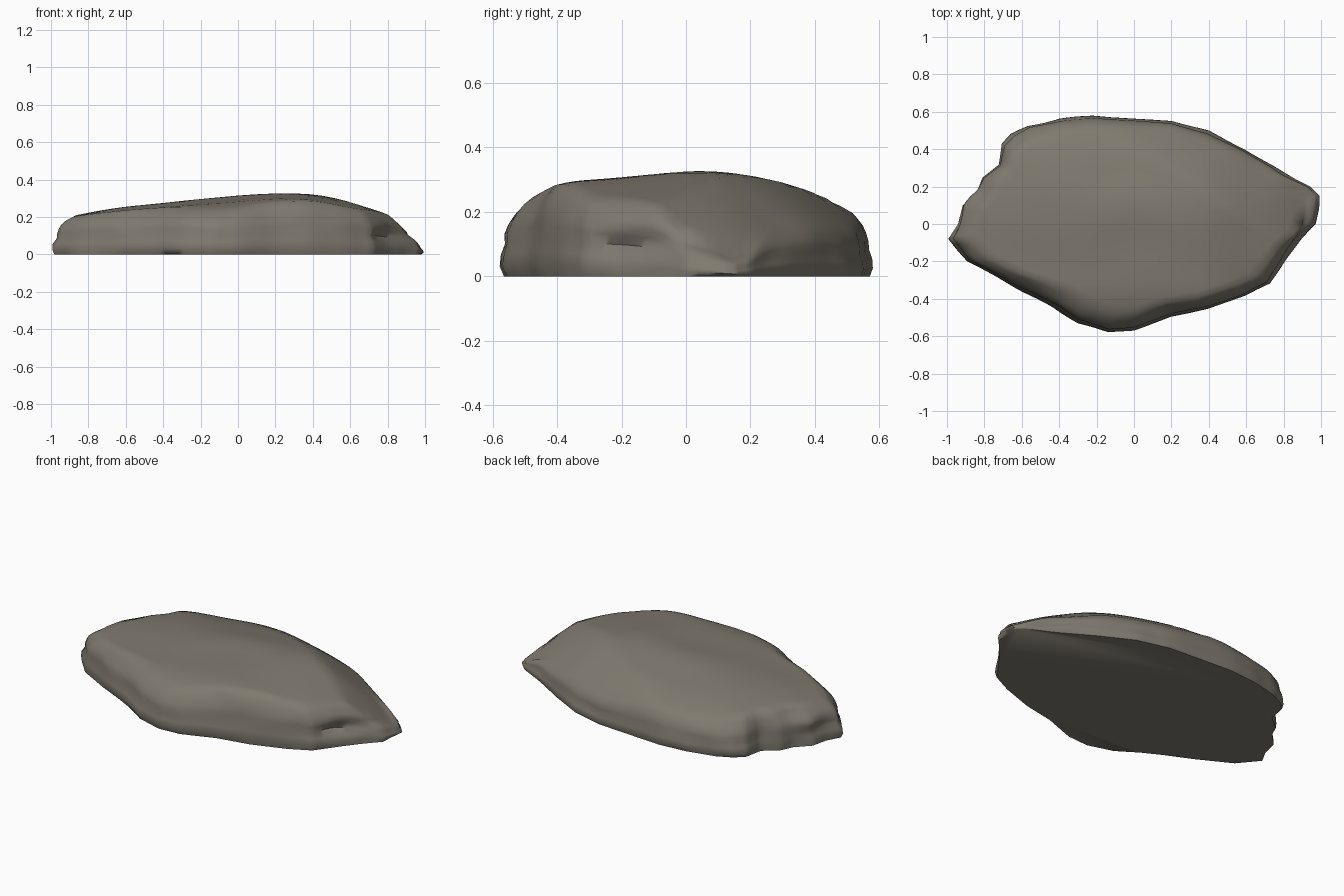
import bpy, bmesh, math
from mathutils import Vector, noise

if "Cube" in bpy.data.objects:
    bpy.data.objects.remove(bpy.data.objects["Cube"], do_unlink=True)

# Plan outline, anticlockwise: x, y, and how far in the top rim sits (scale)
OUTLINE = [
    (.99, .15, .93), (.95, .2, .92), (.8, .28, .87), (.6, .4, .86), (.4, .5, .89),
    (.2, .55, .91), (-.22, .58, .89), (-.4, .565, .88), (-.57, .525, .88),
    (-.66, .48, .89), (-.71, .43, .91), (-.73, .32, .92), (-.82, .25, .9),
    (-.85, .18, .91), (-.93, .1, .9), (-.95, 0, .92), (-1, -.08, .88),
    (-.9, -.2, .88), (-.7, -.31, .86), (-.55, -.385, .81), (-.43, -.45, .79),
    (-.3, -.535, .79), (-.14, -.58, .82), (0, -.57, .83), (.2, -.495, .85),
    (.4, -.455, .86), (.6, -.385, .87), (.73, -.32, .88), (.78, -.25, .89),
    (.83, -.18, .9), (.9, -.09, .91), (.98, 0, .92)]

# Height of the top along the length, and its relative height across the width
LENGTH = [(-1, .17), (-.9, .205), (-.8, .228), (-.6, .258), (-.1, .307),
          (.3, .33), (.45, .32), (.75, .24), (.92, .175), (1, .12)]
WIDTH = [(-.6, .62), (-.5, .76), (-.4, .87), (-.2, .94), (.08, 1.01),
         (.2, .96), (.4, .84), (.48, .7), (.6, .55)]

# Side wall: share of the way in to the rim, share of the rim height
WALL = [(.15, 0), (0, .13), (.04, .28), (.17, .42), (.16, .55), (.28, .68),
        (.45, .8), (.7, .91), (1, 1)]
STEPS = 4
TOP_RINGS = 14


def interpolate(table, v):
    for (a, p), (b, q) in zip(table, table[1:]):
        if v <= b:
            return p + (q - p) * max(0, (v - a) / (b - a))
    return table[-1][1]


def soft(table, v, width):
    return sum(interpolate(table, v + width * k) for k in (-1, -.5, 0, .5, 1)) / 5


def top_height(x, y):
    bumps = noise.noise(Vector((x * 3, y * 4, 3))) * .008
    # The back corner slopes away to a low ledge
    drop = max(0, .55 * x + .83 * y - .36) * .4
    return soft(LENGTH, x, .07) * soft(WIDTH, y, .07) + bumps - drop


def resample(points):
    result = []
    for i, p in enumerate(points):
        a, b = Vector(p), Vector(points[(i + 1) % len(points)])
        result += [a.lerp(b, k / STEPS) for k in range(STEPS)]
    return result


# Stone body: stacked wall rings, then shrinking rings over the crown
bm = bmesh.new()
border = resample(OUTLINE)
rings = []
for inward, rise in WALL:
    ring = []
    for x, y, rim in border:
        s = 1 - (1 - rim) * inward
        z = top_height(x * rim, y * rim) * rise
        # Horizontal layers and dents, strongest at the two broken ends
        rough = .012 + .04 * max(0, abs(x) - .6)
        if 0 < rise < 1:
            s += rough * noise.noise(Vector((x * 5, y * 5, z * 14))) - rough * .3
            # Hollow under the lip of the broken end
            if x > .65:
                hollow = math.exp(-((y + .17) / .13) ** 2 - ((z - .1) / .035) ** 2)
                s -= .05 * hollow
        ring.append(bm.verts.new((x * s, y * s, z)))
    rings.append(ring)
for k in range(1, TOP_RINGS):
    ring = []
    for x, y, rim in border:
        s = rim * (1 - k / TOP_RINGS)
        ring.append(bm.verts.new((x * s, y * s, top_height(x * s, y * s))))
    rings.append(ring)
count = len(border)
for low, high in zip(rings, rings[1:]):
    for i in range(count):
        j = (i + 1) % count
        bm.faces.new((low[i], low[j], high[j], high[i]))
peak = bm.verts.new((0, 0, top_height(0, 0)))
for i in range(count):
    bm.faces.new((rings[-1][i], rings[-1][(i + 1) % count], peak))
bm.faces.new(list(reversed(rings[0])))
bmesh.ops.recalc_face_normals(bm, faces=bm.faces)

mesh = bpy.data.meshes.new("rock_slab")
bm.to_mesh(mesh)
bm.free()
rock = bpy.data.objects.new("rock_slab", mesh)
bpy.context.collection.objects.link(rock)

# Weathered stone colour
stone = bpy.data.materials.new("grey_brown_stone")
stone.use_nodes = True
colour = (.215, .195, .16, 1)
stone.diffuse_color = colour
stone.node_tree.nodes["Principled BSDF"].inputs["Base Color"].default_value = colour
mesh.materials.append(stone)

# Soft shading with crisp breaks
bpy.ops.object.select_all(action="DESELECT")
rock.select_set(True)
bpy.context.view_layer.objects.active = rock
bpy.ops.object.shade_smooth_by_angle(angle=math.radians(60))
